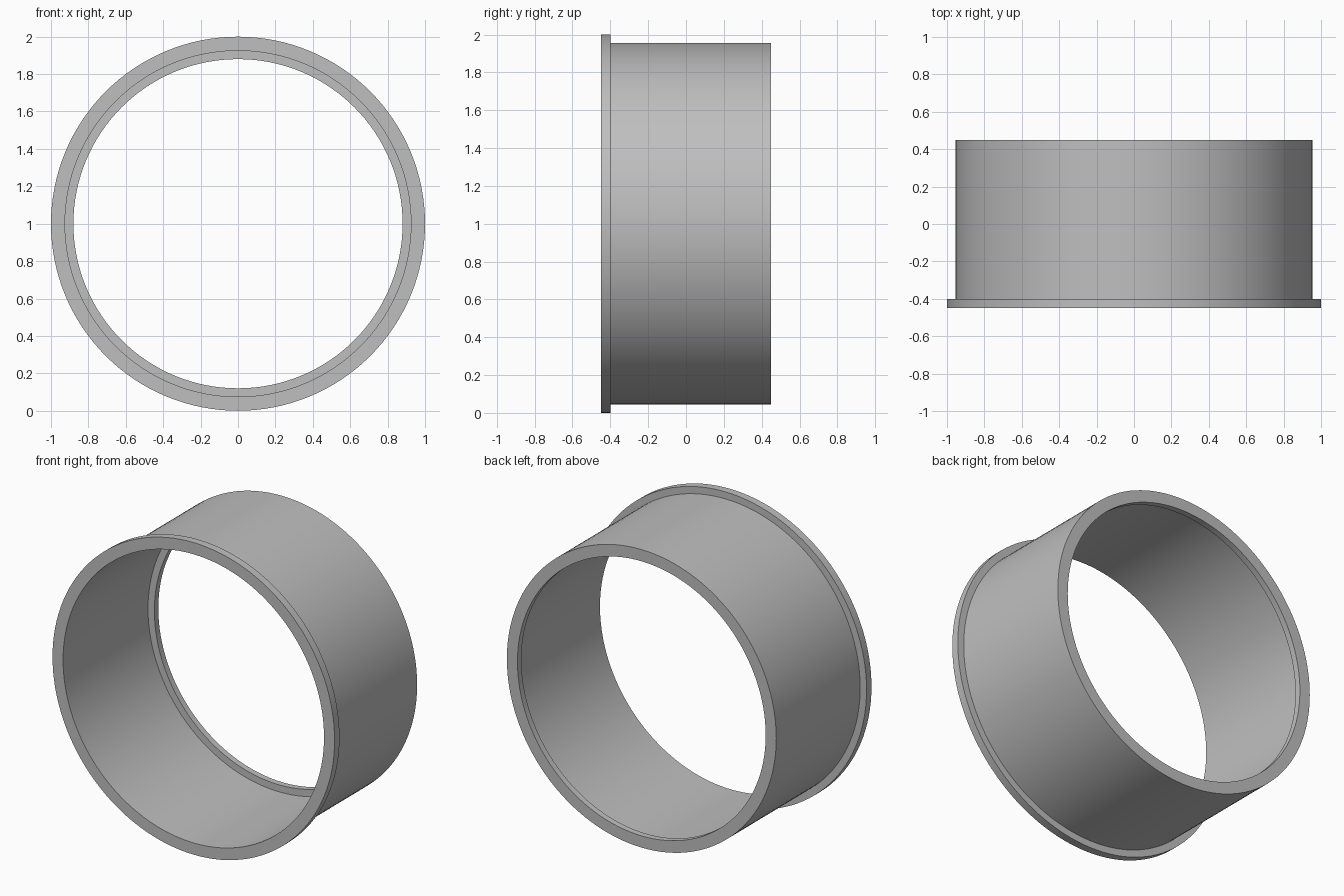
import bpy
import bmesh
from math import pi, radians
from mathutils import Matrix, Vector

cube = bpy.data.objects.get("Cube")
if cube:
    bpy.data.objects.remove(cube, do_unlink=True)

# Plain grey material
grey = bpy.data.materials.new("grey")
grey.use_nodes = True
colour = (0.52, 0.52, 0.52, 1)
grey.diffuse_color = colour
grey.node_tree.nodes["Principled BSDF"].inputs["Base Color"].default_value = colour

FRONT, BACK = -0.45, 0.45
FLANGE_BACK, LIP_FRONT = -0.40, 0.41
FLANGE_R, BODY_R, BORE_R, LIP_R = 1.0, 0.955, 0.925, 0.88

# Closed cross-section (radius, y): front flange, sleeve wall, inward back lip
profile = [
    (BORE_R, FRONT), (FLANGE_R, FRONT), (FLANGE_R, FLANGE_BACK),
    (BODY_R, FLANGE_BACK), (BODY_R, BACK), (LIP_R, BACK),
    (LIP_R, LIP_FRONT), (BORE_R, LIP_FRONT),
]


def revolve(name, points, steps=128):
    """Spin a closed profile around the y axis."""
    bm = bmesh.new()
    verts = [bm.verts.new((r, y, 0)) for r, y in points]
    edges = [bm.edges.new((v, verts[i - 1])) for i, v in enumerate(verts)]
    bmesh.ops.spin(bm, geom=verts + edges, cent=(0, 0, 0), axis=(0, 1, 0),
                   angle=2 * pi, steps=steps, use_merge=True)
    bmesh.ops.remove_doubles(bm, verts=bm.verts[:], dist=0.0001)
    bmesh.ops.recalc_face_normals(bm, faces=bm.faces[:])
    bmesh.ops.transform(bm, matrix=Matrix.Translation(Vector((0, 0, 1))),
                        verts=bm.verts[:])
    mesh = bpy.data.meshes.new(name)
    bm.to_mesh(mesh)
    bm.free()
    obj = bpy.data.objects.new(name, mesh)
    bpy.context.collection.objects.link(obj)
    return obj


# Flanged sleeve
sleeve = revolve("flanged_sleeve", profile)
sleeve.data.materials.append(grey)
bpy.ops.object.select_all(action="DESELECT")
sleeve.select_set(True)
bpy.context.view_layer.objects.active = sleeve
bpy.ops.object.shade_smooth_by_angle(angle=radians(30))
